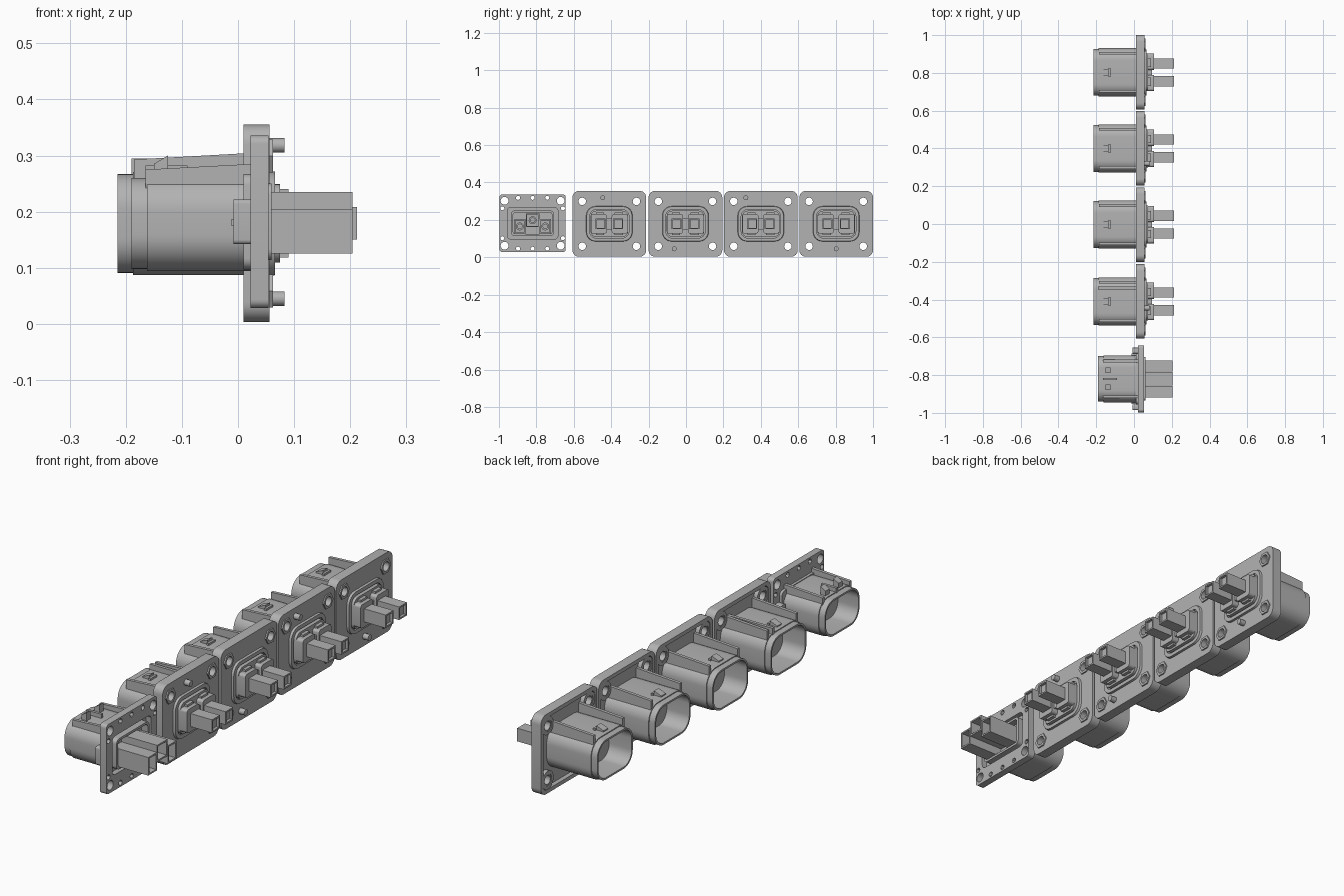
import bpy, bmesh, math
from mathutils import Matrix

old = bpy.data.objects.get("Cube")
if old:
    bpy.data.objects.remove(old)

gray = bpy.data.materials.new("plain gray")
gray.use_nodes = True
COLOR = (0.45, 0.45, 0.45, 1)
gray.diffuse_color = COLOR
gray.node_tree.nodes["Principled BSDF"].inputs["Base Color"].default_value = COLOR

MID = 0.179                       # height of the connector axis
made = []


def rrect(cy, cz, hw, hh, r=0.0, n=6):
    """Rounded rectangle outline in the y-z plane."""
    if r <= 0:
        return [(cy + hw, cz + hh), (cy - hw, cz + hh), (cy - hw, cz - hh), (cy + hw, cz - hh)]
    pts = []
    for q, (sy, sz) in enumerate([(1, 1), (-1, 1), (-1, -1), (1, -1)]):
        for i in range(n + 1):
            a = math.pi / 2 * (q + i / n)
            pts.append((cy + sy * (hw - r) + r * math.cos(a), cz + sz * (hh - r) + r * math.sin(a)))
    return pts


def circle(cy, cz, r, n=20):
    return [(cy + r * math.cos(2 * math.pi * i / n), cz + r * math.sin(2 * math.pi * i / n))
            for i in range(n)]


def prism(name, loops, x0, x1, dy, taper=0.0):
    """Extrude an outline with holes along x; taper narrows the far end."""
    cu = bpy.data.curves.new(name, 'CURVE')
    cu.dimensions = '2D'
    cu.fill_mode = 'BOTH'
    cu.extrude = (x1 - x0) / 2
    for loop in loops:
        sp = cu.splines.new('POLY')
        sp.points.add(len(loop) - 1)
        for p, (y, z) in zip(sp.points, loop):
            p.co = (y, z, 0, 1)
        sp.use_cyclic_u = True
    tmp = bpy.data.objects.new(name, cu)
    bpy.context.collection.objects.link(tmp)
    dg = bpy.context.evaluated_depsgraph_get()
    mesh = bpy.data.meshes.new_from_object(tmp.evaluated_get(dg))
    bpy.data.objects.remove(tmp)
    bpy.data.curves.remove(cu)
    # curve plane becomes the y-z plane, extrusion runs along x
    turn = Matrix(((0, 0, 1, (x0 + x1) / 2), (1, 0, 0, dy), (0, 1, 0, 0), (0, 0, 0, 1)))
    bm = bmesh.new()
    bm.from_mesh(mesh)
    bm.transform(turn)
    bmesh.ops.remove_doubles(bm, verts=bm.verts, dist=1e-5)
    if taper:
        for v in bm.verts:
            if v.co.x > (x0 + x1) / 2:
                v.co.y = dy + (v.co.y - dy) * (1 - taper)
                v.co.z = MID + (v.co.z - MID) * (1 - taper)
    bmesh.ops.recalc_face_normals(bm, faces=bm.faces)
    bm.to_mesh(mesh)
    bm.free()
    mesh.name = name
    mesh.materials.clear()
    mesh.materials.append(gray)
    ob = bpy.data.objects.new(name, mesh)
    bpy.context.collection.objects.link(ob)
    made.append(ob)
    return ob


def box(name, x0, x1, y0, y1, z0, z1, dy):
    return prism(name, [rrect((y0 + y1) / 2, (z0 + z1) / 2, (y1 - y0) / 2, (z1 - z0) / 2)], x0, x1, dy)


def ramp_front(ob, x_front, dz):
    """Lower the upper front edge to make a sloped lead-in."""
    top = max(v.co.z for v in ob.data.vertices)
    for v in ob.data.vertices:
        if v.co.x < x_front and v.co.z > top - 0.001:
            v.co.z -= dz


def shroud(dy, x_open, hw, hh, x_wall):
    """Hollow mating shell with a thinner lip at its mouth."""
    inner = rrect(0, MID, hw - 0.012, hh - 0.012, 0.055, 10)
    prism("shroud_lip", [rrect(0, MID, hw - 0.004, hh - 0.004, 0.062, 10), inner], x_open, x_open + 0.028, dy)
    prism("shroud_wall", [rrect(0, MID, hw, hh, 0.065, 10), inner], x_open + 0.028, 0.03, dy)
    prism("shroud_floor", [inner], x_wall, 0.03, dy)


def large_connector(dy, pin, extra_key):
    corners = [(sy * 0.145, MID + sz * 0.12) for sy in (-1, 1) for sz in (-1, 1)]
    outline = rrect(0, MID, 0.197, 0.176, 0.035)
    holes = [circle(y, z, 0.026) for y, z in corners]
    prism("mounting_flange", [outline] + holes, 0.03, 0.056, dy)
    prism("flange_rim", [outline, rrect(0, MID, 0.18, 0.159, 0.025)], 0.01, 0.03, dy)
    for y, z in corners:
        prism("flange_pad", [circle(y, z, 0.04), circle(y, z, 0.026)], 0.012, 0.03, dy)
        prism("bolt_bushing", [circle(y, z, 0.034, 6), circle(y, z, 0.02)], 0.014, 0.062, dy)
    prism("guide_pin", [circle(pin[0], pin[1], 0.013)], 0.05, 0.083, dy)

    shroud(dy, -0.215, 0.128, 0.092, -0.105)
    # top rails and the latch catch
    for s in (-1, 1):
        a, b = sorted((s * 0.094, s * 0.108))
        ramp_front(box("top_rail", -0.185, 0.03, a, b, 0.24, 0.305, dy), -0.1, 0.012)
    if extra_key:
        box("key_rib", -0.19, 0.03, 0.064, 0.078, 0.26, 0.295, dy)
    ramp_front(box("latch_catch", -0.17, -0.135, -0.016, 0.016, 0.265, 0.29, dy), -0.15, 0.014)
    box("latch_stop", -0.135, -0.125, -0.024, 0.024, 0.265, 0.28, dy)

    # stepped collar and terminal housing on the cable side
    prism("seal_collar", [rrect(0, MID, 0.125, 0.095, 0.05), rrect(0, MID, 0.108, 0.078, 0.036)],
          0.05, 0.066, dy, 0.03)
    prism("terminal_base", [rrect(0, MID, 0.1, 0.07, 0.03)], 0.05, 0.075, dy)
    for s in (-1, 1):
        prism("terminal_housing", [rrect(s * 0.056, MID, 0.043, 0.052, 0.012)], 0.07, 0.107, dy)
        prism("terminal_sleeve", [rrect(s * 0.047, MID, 0.027, 0.029),
                                  rrect(s * 0.047, MID, 0.02, 0.022)], 0.1, 0.212, dy)
        prism("terminal_core", [rrect(s * 0.047, MID, 0.021, 0.023)], 0.1, 0.2, dy)
        for t in (-1, 1):
            box("retaining_clip", 0.06, 0.09, s * 0.05 - 0.022, s * 0.05 + 0.022,
                MID + t * 0.055 - 0.006, MID + t * 0.055 + 0.006, dy)
    box("center_bridge", 0.07, 0.095, -0.016, 0.016, MID - 0.03, MID + 0.03, dy)


def small_connector(dy):
    mid_z = MID + 0.003
    window = rrect(0, mid_z, 0.135, 0.085, 0.02)
    holes = [circle(sy * 0.15, mid_z + sz * 0.12, 0.021) for sy in (-1, 1) for sz in (-1, 1)]
    holes += [circle(y, mid_z + s * 0.136, 0.011, 12) for y in (-0.078, 0, 0.078) for s in (-1, 1)]
    holes += [circle(s * 0.162, mid_z + t * 0.08, 0.011, 12) for s in (-1, 1) for t in (-1, 1)]
    prism("thin_flange", [rrect(0, mid_z, 0.177, 0.154, 0.015), window] + holes, 0.022, 0.054, dy)
    for s in (-1, 1):
        prism("flange_stop", [rrect(s * 0.15, mid_z, 0.015, 0.04, 0.008)], -0.008, 0.025, dy)

    # inner frame and the three contacts
    contacts = [(-0.068, 0.165, 0.03, 0.04), (0, 0.198, 0.036, 0.037), (0.068, 0.165, 0.03, 0.04)]
    cavities = [circle(y, z, 0.022) for y, z, _, _ in contacts]
    prism("inner_frame", [rrect(0, mid_z, 0.115, 0.068, 0.02), rrect(0, mid_z, 0.104, 0.058, 0.014)],
          0.01, 0.06, dy)
    prism("contact_plate", [window] + cavities, 0.01, 0.03, dy)
    for y, z, hw, hh in contacts:
        prism("contact_channel", [rrect(y, z, hw, hh), rrect(y, z, hw - 0.007, hh - 0.007)],
              0.025, 0.204, dy)
        prism("contact_tube", [circle(y, z, 0.021), circle(y, z, 0.012)], 0.0, 0.075, dy)

    shroud(dy, -0.19, 0.125, 0.085, -0.09)
    # latch ramps between raised ribs on top
    for s in (-1, 1):
        a, b = sorted((s * 0.088, s * 0.102))
        ramp_front(box("top_rail", -0.165, 0.025, a, b, 0.235, 0.285, dy), -0.1, 0.01)
        ramp_front(box("latch_post", -0.15, -0.125, s * 0.045 - 0.014, s * 0.045 + 0.014, 0.255, 0.3, dy), -0.14, 0.015)
        box("side_latch", -0.012, 0.025, s * 0.128 - 0.006, s * 0.128 + 0.006, 0.174, 0.187, dy)
    box("center_rib", -0.165, -0.09, -0.006, 0.006, 0.255, 0.282, dy)


# four large connectors, then the small one at the front end of the row
LOW, HIGH = 0.045, 0.318
for y, pin, extra in [(0.803, (0.0, LOW), False), (0.4, (-0.08, HIGH), False),
                      (-0.003, (-0.06, LOW), False), (-0.41, (-0.035, HIGH), True)]:
    large_connector(y, pin, extra)
small_connector(-0.82)

# soft round surfaces, crisp edges
bpy.ops.object.select_all(action='DESELECT')
for ob in made:
    ob.select_set(True)
bpy.context.view_layer.objects.active = made[0]
bpy.ops.object.shade_smooth_by_angle(angle=math.radians(30))
